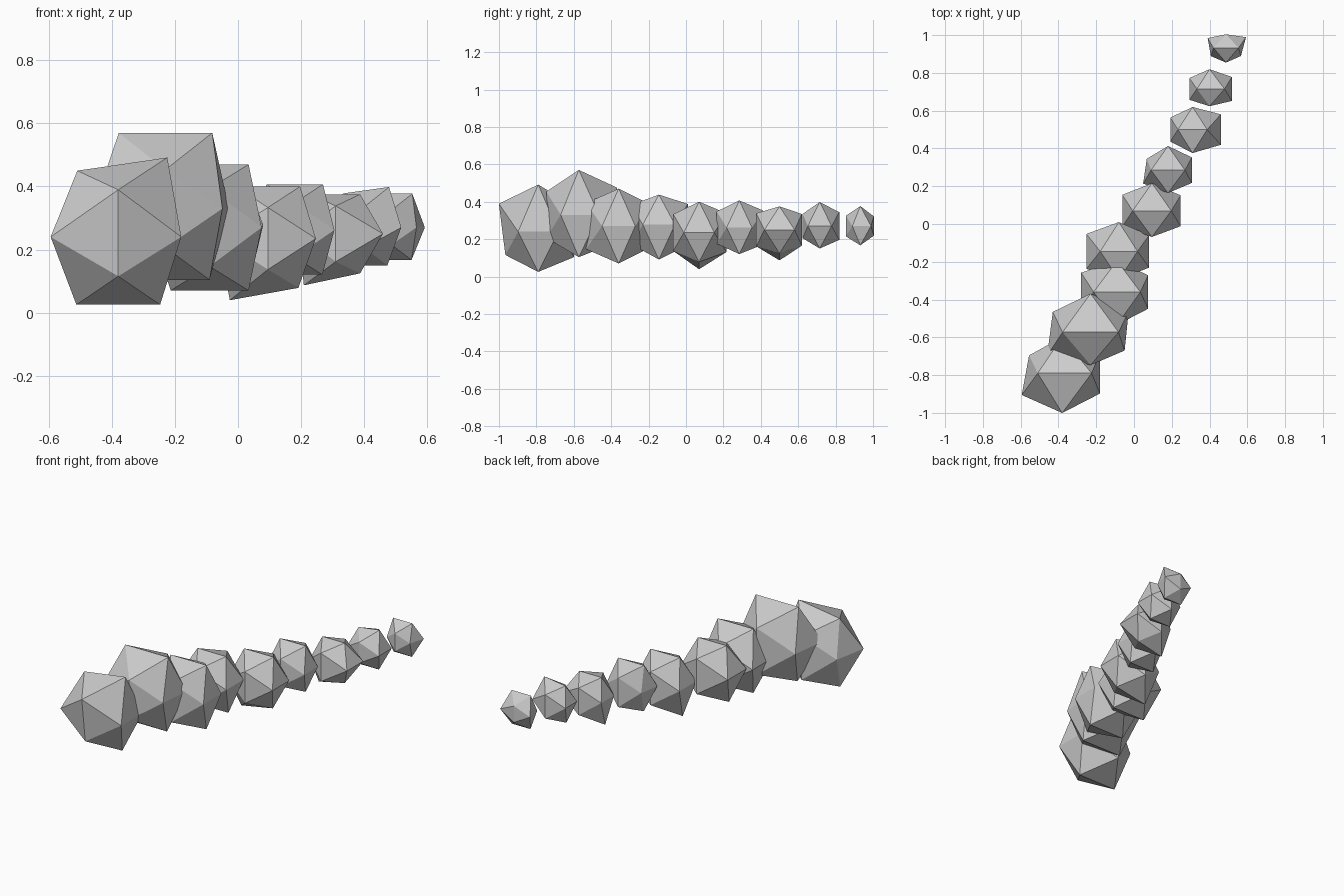
import bpy, bmesh

PHI = 1.618
FLAT = 0.87   # segments are slightly squashed along the body

# One row per body segment, head to tail:
# centre x, y, z, then reach left, right, front, back, up, down
SEGMENTS = [
    (-.38, -.79, .24, .195, .20, .222, .22, .215, .231),
    (-.23, -.573, .33, .215, .19, .20, .235, .226, .24),
    (-.09, -.36, .27, .19, .165, .20, .19, .20, .20),
    (-.08, -.145, .278, .172, .16, .17, .178, .187, .16),
    (.095, .07, .235, .157, .152, .159, .168, .178, .165),
    (.18, .285, .262, .122, .126, .139, .147, .142, .145),
    (.31, .50, .25, .118, .15, .143, .137, .146, .125),
    (.40, .715, .27, .107, .118, .105, .12, .12, .12),
    (.487, .932, .27, .089, .092, .089, .083, .103, .107),
]

# Uneven corners: (segment, main axis, main side, minor side) -> factor
BUMPS = {
    (0, 2, 1, -1): .91, (0, 2, 1, 1): 1.09,
    (0, 0, -1, -1): 1.1, (0, 0, -1, 1): .9,
    (0, 1, -1, 1): 1.09, (0, 1, -1, -1): .91,
    (1, 0, -1, -1): 1.07, (1, 0, -1, 1): .93,
    (1, 0, 1, 1): 1.06, (1, 0, 1, -1): .95,
    (4, 2, -1, 1): .88, (4, 2, -1, -1): 1.1,
    (5, 0, -1, 1): .92, (5, 0, -1, -1): 1.08,
    (6, 2, -1, 1): .86, (6, 2, -1, -1): 1.12,
    (7, 2, 1, 1): 1.07, (7, 2, 1, -1): .9,
    (8, 0, -1, 1): 1.09, (8, 0, -1, -1): .9,
    (8, 0, 1, 1): 1.15, (8, 0, 1, -1): .86,
}


def body_segment(index, row):
    """Icosahedron whose corners are pushed in or out along their radius."""
    centre, reach = row[:3], row[3:]
    bm = bmesh.new()
    # main axis paired with the axis of its shorter component
    for main, minor in ((0, 1), (1, 2), (2, 0)):
        for s in (-1, 1):
            for t in (-1, 1):
                r = reach[main * 2 + (s > 0)]
                r *= BUMPS.get((index, main, s, t), 1)
                p = [0, 0, 0]
                p[main] = s * r
                p[minor] = t * r / PHI
                p[1] *= FLAT
                bm.verts.new(p)
    bmesh.ops.convex_hull(bm, input=bm.verts)
    bmesh.ops.recalc_face_normals(bm, faces=bm.faces)
    name = "head" if index == 0 else f"body_segment_{index}"
    mesh = bpy.data.meshes.new(name)
    bm.to_mesh(mesh)
    bm.free()
    obj = bpy.data.objects.new(name, mesh)
    obj.location = centre
    bpy.context.collection.objects.link(obj)


# Chain of faceted segments
for i, row in enumerate(SEGMENTS):
    body_segment(i, row)
